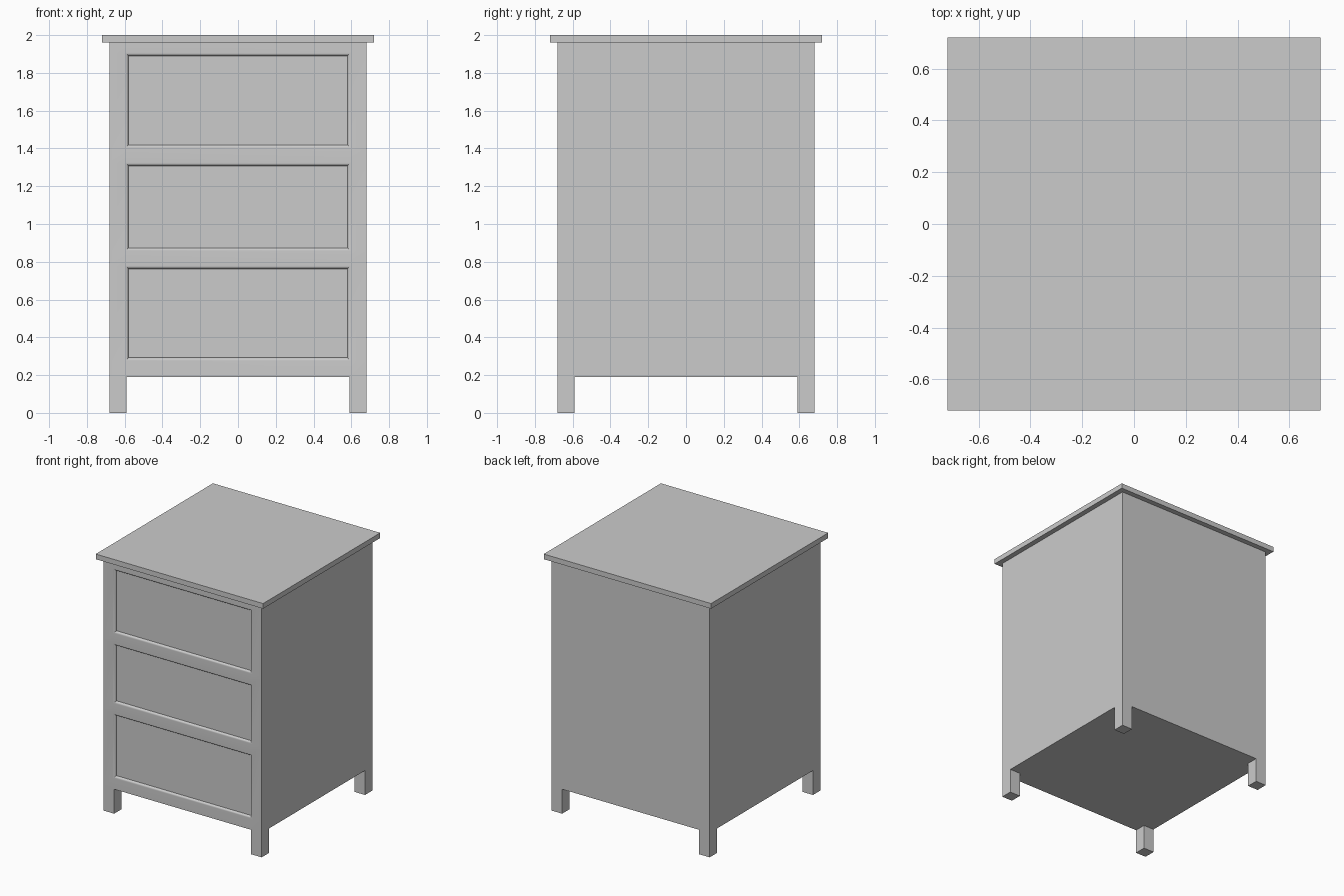
import bpy, bmesh, math

if "Cube" in bpy.data.objects:
    bpy.data.objects.remove(bpy.data.objects["Cube"])

HALF, BASE, UNDER_TOP = 0.68, 0.19, 1.96


def make_object(name, bm):
    bmesh.ops.recalc_face_normals(bm, faces=bm.faces)
    mesh = bpy.data.meshes.new(name)
    bm.to_mesh(mesh)
    bm.free()
    obj = bpy.data.objects.new(name, mesh)
    bpy.context.collection.objects.link(obj)
    return obj


def box(name, lo, hi):
    bm = bmesh.new()
    bmesh.ops.create_cube(bm, size=1)
    for v in bm.verts:
        v.co = [(a + b) / 2 + c * (b - a) for a, b, c in zip(lo, hi, v.co)]
    return make_object(name, bm)


# Cabinet: gridded front whose drawer cells are sunk with a rounded lip
bm = bmesh.new()
xs = [-HALF, -0.597, 0.597, HALF]
zs = [BASE, 0.275, 0.78, 0.857, 1.325, 1.402, 1.907, UNDER_TOP]
grid = [[bm.verts.new((x, -HALF, z)) for x in xs] for z in zs]
panels = []
for j in range(len(zs) - 1):
    for i in range(len(xs) - 1):
        face = bm.faces.new((grid[j][i], grid[j][i + 1],
                             grid[j + 1][i + 1], grid[j + 1][i]))
        if i == 1 and j % 2 == 1:
            panels.append(face)

# Extrude the outline back and close the rear
rim = [e for e in bm.edges if e.is_boundary]
ext = bmesh.ops.extrude_edge_only(bm, edges=rim)["geom"]
back = [g for g in ext if isinstance(g, bmesh.types.BMVert)]
bmesh.ops.translate(bm, verts=back, vec=(0, 2 * HALF, 0))
bmesh.ops.holes_fill(bm, edges=[e for e in bm.edges if e.is_boundary], sides=0)
bmesh.ops.recalc_face_normals(bm, faces=bm.faces)

# Rounded lip around each drawer panel
STEPS, RADIUS = 5, 0.017
for k in range(STEPS):
    a, b = (math.pi / 2 * t / STEPS for t in (k, k + 1))
    bm.normal_update()
    bmesh.ops.inset_individual(
        bm, faces=panels, use_even_offset=True,
        thickness=RADIUS * (math.sin(b) - math.sin(a)),
        depth=-RADIUS * (math.cos(a) - math.cos(b)))
cabinet = make_object("cabinet_with_drawers", bm)
bpy.context.view_layer.objects.active = cabinet
cabinet.select_set(True)
bpy.ops.object.shade_smooth_by_angle(angle=math.radians(30))

# Overhanging top board
box("top_board", (-0.72, -0.72, UNDER_TOP), (0.72, 0.72, 2.0))

# Square corner legs, flush with the cabinet sides
for sx, xname in ((-1, "left"), (1, "right")):
    for sy, yname in ((-1, "front"), (1, "back")):
        cx, cy = sx * (HALF - 0.045), sy * (HALF - 0.045)
        box(f"{yname}_{xname}_leg", (cx - 0.045, cy - 0.045, 0),
            (cx + 0.045, cy + 0.045, BASE))
